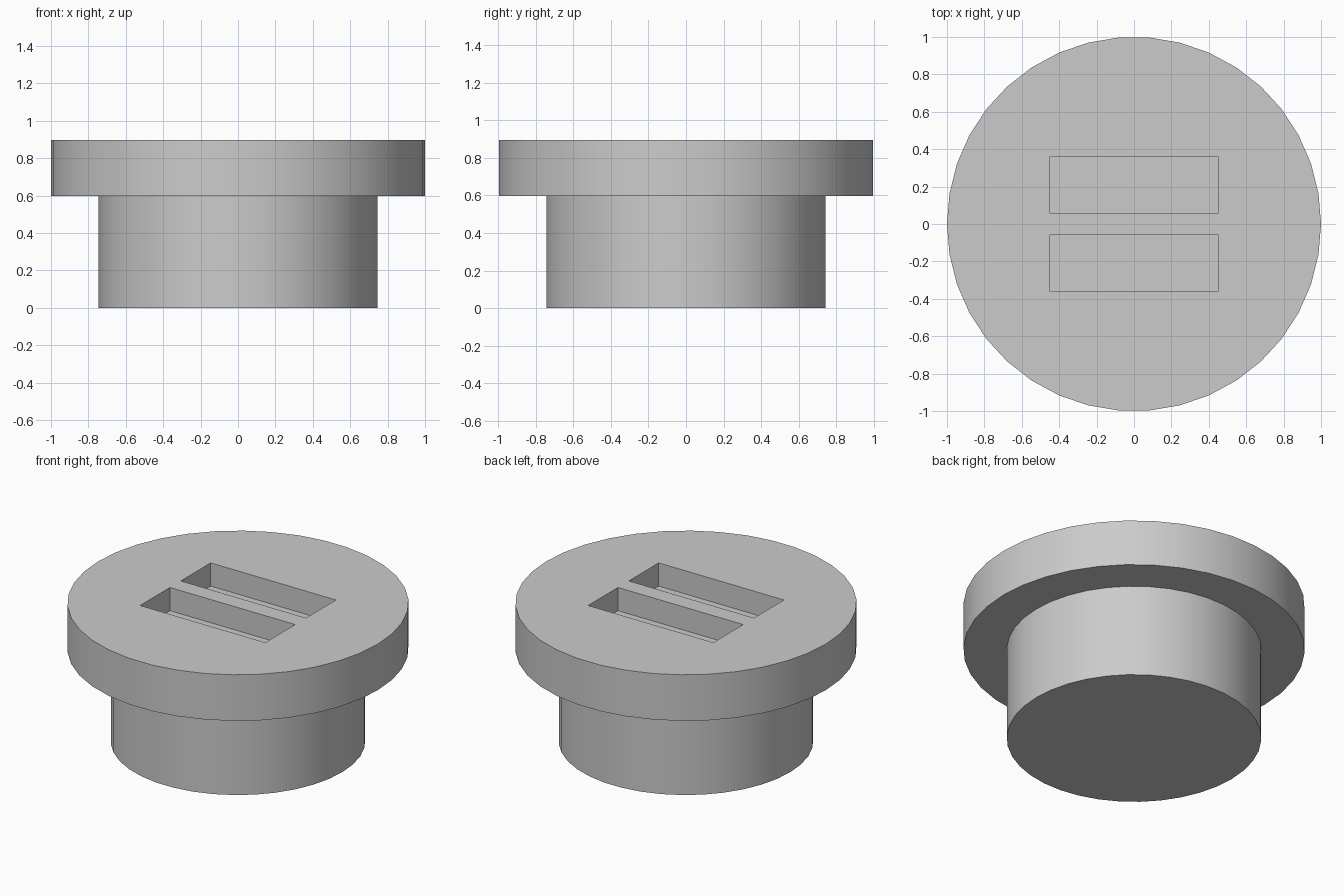
import bpy, bmesh
from math import cos, sin, tau

if "Cube" in bpy.data.objects:
    bpy.data.objects.remove(bpy.data.objects["Cube"])

SIDES = 38
TOP = 0.896
POCKET_DEPTH = 0.15

grey = bpy.data.materials.new("plain grey")
grey.use_nodes = True
grey.diffuse_color = (0.6, 0.6, 0.6, 1)
grey.node_tree.nodes["Principled BSDF"].inputs["Base Color"].default_value = (0.6, 0.6, 0.6, 1)


def add_object(name, bm):
    bmesh.ops.recalc_face_normals(bm, faces=bm.faces[:])
    mesh = bpy.data.meshes.new(name)
    bm.to_mesh(mesh)
    bm.free()
    mesh.materials.append(grey)
    obj = bpy.data.objects.new(name, mesh)
    bpy.context.collection.objects.link(obj)
    return obj


def lathe(name, profile):
    """Closed round solid from (radius, height) pairs."""
    bm = bmesh.new()
    rings = [[bm.verts.new((r * cos(tau * i / SIDES), r * sin(tau * i / SIDES), z))
              for i in range(SIDES)] for r, z in profile]
    for low, high in zip(rings, rings[1:]):
        for i in range(SIDES):
            j = (i + 1) % SIDES
            bm.faces.new((low[i], low[j], high[j], high[i]))
    bm.faces.new(rings[0])
    bm.faces.new(rings[-1])
    return add_object(name, bm)


def box(name, size, centre):
    bm = bmesh.new()
    bmesh.ops.create_cube(bm, size=1)
    bmesh.ops.scale(bm, vec=size, verts=bm.verts)
    bmesh.ops.translate(bm, vec=centre, verts=bm.verts)
    return add_object(name, bm)


# Stem with a wider flange on top
plug = lathe("flanged_plug", [(0.746, 0), (0.746, 0.598), (1, 0.598), (1, TOP)])
bpy.context.view_layer.objects.active = plug
plug.select_set(True)

# Two rectangular pockets in the top
for side, name in ((-1, "front_pocket_cutter"), (1, "back_pocket_cutter")):
    cutter = box(name, (0.896, 0.305, 2 * POCKET_DEPTH), (0, side * 0.208, TOP))
    cutter.hide_render = True
    cut = plug.modifiers.new("pocket", "BOOLEAN")
    cut.operation = "DIFFERENCE"
    cut.solver = "EXACT"
    cut.object = cutter
    bpy.ops.object.modifier_apply(modifier=cut.name)
    bpy.data.objects.remove(cutter)

bpy.ops.object.shade_smooth_by_angle()
